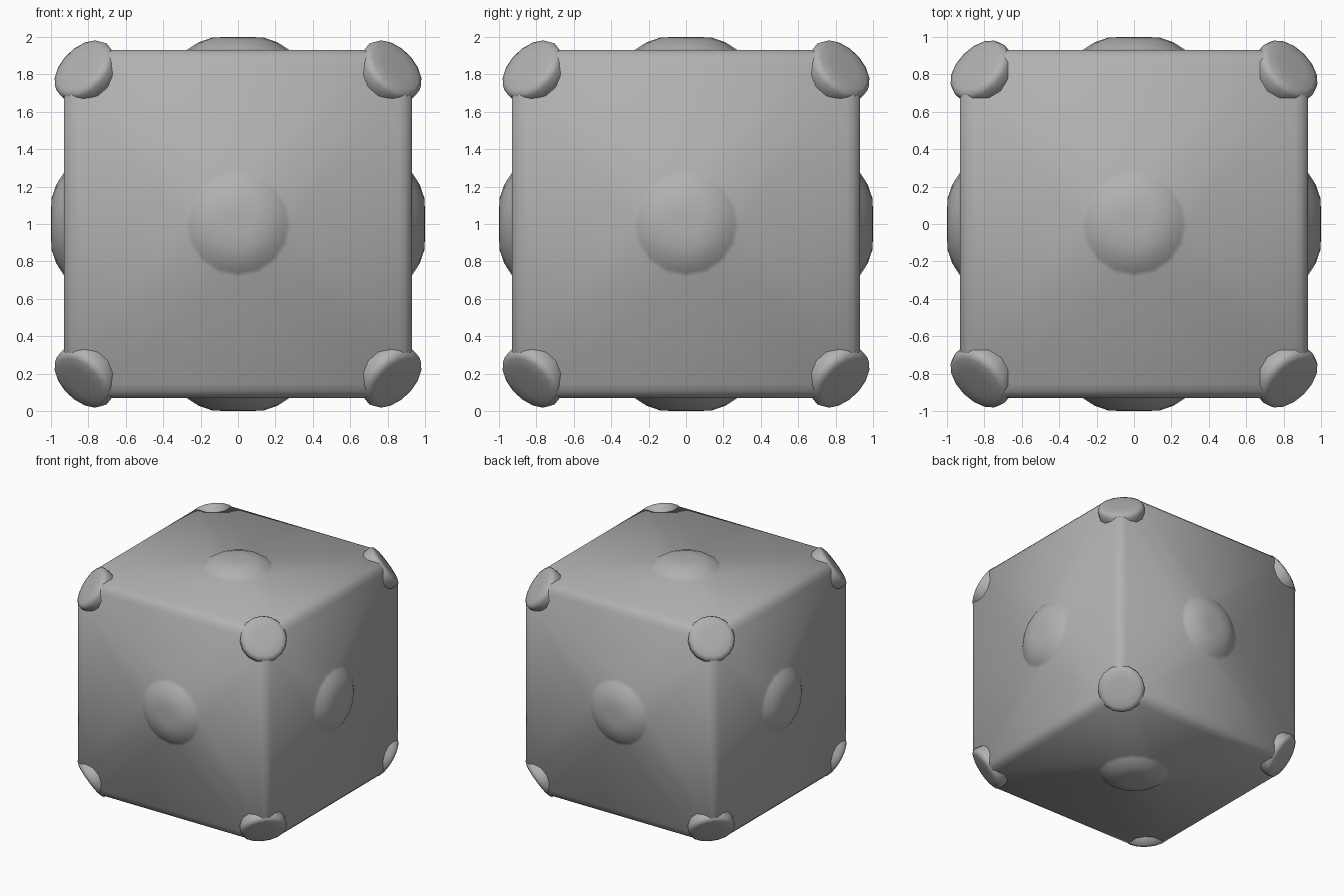
import bpy, bmesh
from math import cos, sin, pi, radians
from mathutils import Vector

if "Cube" in bpy.data.objects:
    bpy.data.objects.remove(bpy.data.objects["Cube"])

CENTRE = Vector((0, 0, 1))

# Dark grey for every part
grey = bpy.data.materials.new("dark_grey")
grey.diffuse_color = (0.44, 0.44, 0.44, 1)
grey.use_nodes = True
grey.node_tree.nodes["Principled BSDF"].inputs["Base Color"].default_value = grey.diffuse_color


def lathe(bm, axis, profile, n):
    """Dome around an axis; profile is (radius, distance from the middle). Returns the last ring."""
    rot = Vector(axis).to_track_quat('Z', 'Y')
    rings = []
    for r, h in profile:
        rings.append([bm.verts.new(rot @ Vector((r * cos(2 * pi * i / n), r * sin(2 * pi * i / n), h)))
                      for i in range(n)])
    bm.faces.new(rings[0])
    for a, b in zip(rings, rings[1:]):
        for i in range(n):
            j = (i + 1) % n
            bm.faces.new((a[i], b[i], b[j], a[j]))
    return rings[-1]


def finish(bm, name, angle):
    bmesh.ops.recalc_face_normals(bm, faces=bm.faces)
    bmesh.ops.translate(bm, verts=bm.verts, vec=CENTRE)
    me = bpy.data.meshes.new(name)
    bm.to_mesh(me)
    bm.free()
    me.materials.append(grey)
    ob = bpy.data.objects.new(name, me)
    bpy.context.collection.objects.link(ob)
    bpy.ops.object.select_all(action='DESELECT')
    ob.select_set(True)
    bpy.context.view_layer.objects.active = ob
    bpy.ops.object.shade_smooth_by_angle(angle=radians(angle))
    return ob


CORNERS = [Vector((x, y, z)) for x in (-1, 1) for y in (-1, 1) for z in (-1, 1)]
AXES = [Vector(a) for a in ((1, 0, 0), (-1, 0, 0), (0, 1, 0), (0, -1, 0), (0, 0, 1), (0, 0, -1))]

# Cube body with rounded edges and corners cut flat
bm = bmesh.new()
bmesh.ops.create_cube(bm, size=1.86)
bmesh.ops.bevel(bm, geom=bm.edges[:], offset=0.075, segments=3, profile=0.5, affect='EDGES')
for c in CORNERS:
    cut = bmesh.ops.bisect_plane(bm, geom=bm.verts[:] + bm.edges[:] + bm.faces[:],
                                 plane_co=c * 0.834, plane_no=c, clear_outer=True)
    edges = [e for e in cut['geom_cut'] if isinstance(e, bmesh.types.BMEdge)]
    bmesh.ops.contextual_create(bm, geom=edges)

# Shallow knob in the middle of each side, joined to the side by long triangles
for a in AXES:
    side = max(bm.faces, key=lambda f: f.calc_center_median().dot(a) + f.calc_area())
    outline = side.edges[:]
    bmesh.ops.delete(bm, geom=[side], context='FACES_ONLY')
    ring = lathe(bm, a, [(0.07, 1.0), (0.14, 0.996), (0.21, 0.972), (0.26, 0.94), (0.285, 0.922)], 16)
    rim = [bm.edges.get((ring[i], ring[i - 1])) for i in range(16)]
    bmesh.ops.triangle_fill(bm, edges=outline + rim, use_beauty=True, normal=a)
finish(bm, "body", 65)

# Round studs on the eight corners
bm = bmesh.new()
for c in CORNERS:
    last = lathe(bm, c, [(0.09, 1.464), (0.15, 1.46), (0.178, 1.449), (0.187, 1.425),
                         (0.183, 1.38), (0.16, 1.3)], 16)
    bm.faces.new(last)
finish(bm, "corner_studs", 60)
